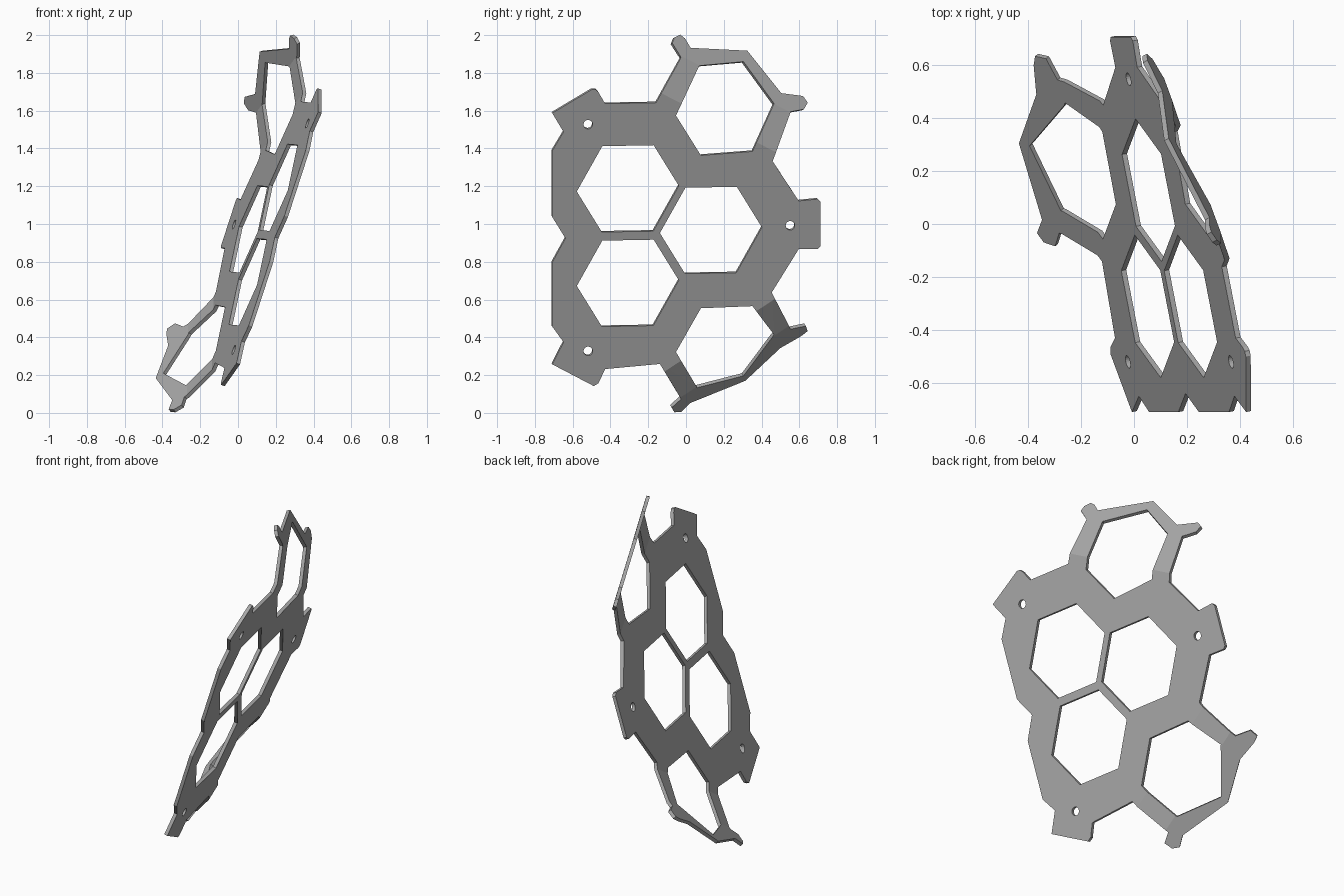
import bpy
import bmesh
from math import cos, sin, pi
from mathutils import Vector

cube = bpy.data.objects.get("Cube")
if cube:
    bpy.data.objects.remove(cube, do_unlink=True)

THICKNESS = 0.02

# Fold lines: outward direction in (y, z), distance along it, added slope
UPPER_DIRECTION = Vector((0.458, 0.889))
LOWER_DIRECTION = Vector((0.55, -0.835))
FOLDS = [
    (UPPER_DIRECTION, 1.445, 0.353),
    (UPPER_DIRECTION, 1.665, 0.369),
    (LOWER_DIRECTION, -0.25, 0.475),
    (LOWER_DIRECTION, -0.092, 0.62),
]


def sheet_depth(y, z):
    """Depth of the leaning sheet, bent away past each fold line."""
    depth = -0.225 - 0.2 * y + 0.325 * z
    for direction, start, slope in FOLDS:
        depth -= slope * max(0, direction.dot(Vector((y, z))) - start)
    return depth


def hexagon(y, z):
    """Slightly skewed hexagonal window around a centre."""
    arms = [(0.27, 0.015), (0.137, 0.23), (-0.135, 0.225)]
    return ([(y + a, z + b) for a, b in arms]
            + [(y - a, z - b) for a, b in arms])


def circle(y, z, radius=0.024, sides=20):
    """Round screw hole."""
    return [(y + radius * cos(2 * pi * i / sides),
             z + radius * sin(2 * pi * i / sides)) for i in range(sides)]


# Outer outline, section by section, clockwise in (y, z)
front_upper_lug = [(-0.71, 1.59), (-0.5, 1.715), (-0.48, 1.715), (-0.465, 1.7),
                   (-0.43, 1.64), (-0.16, 1.645)]
upper_wing = [(-0.03, 1.88), (-0.077, 1.955), (-0.065, 1.985), (-0.035, 2),
              (-0.01, 1.98), (0.02, 1.93), (0.32, 1.915), (0.5, 1.69),
              (0.615, 1.675), (0.64, 1.64), (0.62, 1.605), (0.55, 1.592)]
back_lug = [(0.457, 1.335), (0.595, 1.125), (0.695, 1.135), (0.71, 1.12),
            (0.71, 0.885), (0.695, 0.87), (0.595, 0.87), (0.452, 0.64)]
lower_wing = [(0.55, 0.45), (0.63, 0.467), (0.64, 0.44), (0.605, 0.413),
              (0.495, 0.35), (0.31, 0.177), (0.02, 0.06), (-0.03, 0.012),
              (-0.065, 0.01), (-0.08, 0.035), (-0.03, 0.08)]
front_lower_lug = [(-0.14, 0.262), (-0.43, 0.235), (-0.465, 0.16), (-0.49, 0.145),
                   (-0.71, 0.26), (-0.65, 0.377)]
front_edge = [(-0.71, 0.46), (-0.71, 0.8), (-0.64, 0.927), (-0.71, 1.04),
              (-0.71, 1.39), (-0.65, 1.49)]
outline = (front_upper_lug + upper_wing + back_lug + lower_wing
           + front_lower_lug + front_edge)

# Windows and screw holes
upper_window = [(-0.055, 1.577), (0.066, 1.836), (0.3, 1.857),
                (0.462, 1.635), (0.35, 1.387), (0.077, 1.366)]
lower_window = [(-0.055, 0.325), (0.055, 0.14), (0.3, 0.203),
                (0.462, 0.42), (0.35, 0.568), (0.077, 0.557)]
openings = [upper_window, lower_window]
openings += [hexagon(*c) for c in [(-0.31, 1.19), (-0.31, 0.69), (0.13, 0.97)]]
openings += [circle(*c) for c in [(-0.52, 1.53), (-0.52, 0.33), (0.55, 0.995)]]

# Fill the flat sheet between the outline and its openings
bm = bmesh.new()
for loop in [outline] + openings:
    verts = [bm.verts.new((0, y, z)) for y, z in loop]
    for i, vert in enumerate(verts):
        bm.edges.new((vert, verts[i - 1]))
bmesh.ops.triangle_fill(bm, use_beauty=True, edges=bm.edges[:], normal=(1, 0, 0))

# Crease along the fold lines, then bend
for direction, start, slope in FOLDS:
    normal = Vector((0, direction.x, direction.y)).normalized()
    bmesh.ops.bisect_plane(bm, geom=bm.verts[:] + bm.edges[:] + bm.faces[:],
                           plane_co=normal * start / direction.length,
                           plane_no=normal, dist=0.0001)
for vert in bm.verts:
    vert.co.x = sheet_depth(vert.co.y, vert.co.z)
bmesh.ops.recalc_face_normals(bm, faces=bm.faces[:])

mesh = bpy.data.meshes.new("bracket_plate")
bm.to_mesh(mesh)
bm.free()
plate = bpy.data.objects.new("bracket_plate", mesh)
bpy.context.scene.collection.objects.link(plate)

# Sheet thickness
solid = plate.modifiers.new("Thickness", "SOLIDIFY")
solid.thickness = THICKNESS
solid.offset = 0

# Grey metal
grey = bpy.data.materials.new("mid_grey")
grey.use_nodes = True
colour = (0.4, 0.4, 0.4, 1)
grey.diffuse_color = colour
grey.node_tree.nodes["Principled BSDF"].inputs["Base Color"].default_value = colour
mesh.materials.append(grey)
